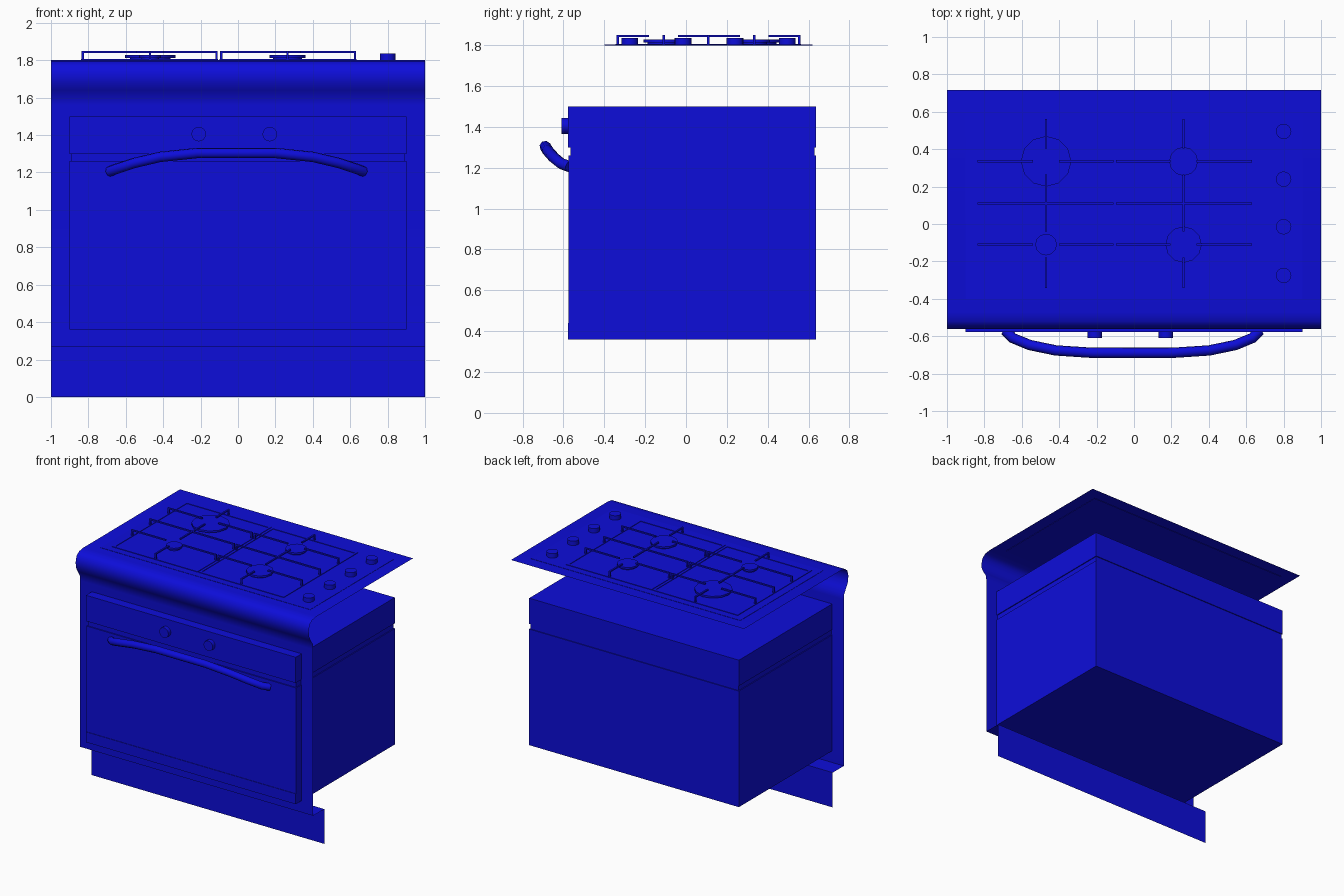
import bpy, math

if "Cube" in bpy.data.objects:
    bpy.data.objects.remove(bpy.data.objects["Cube"])

mat = bpy.data.materials.new("blue_enamel")
mat.diffuse_color = (0.004, 0.004, 0.7, 1)
mat.use_nodes = True
mat.node_tree.nodes["Principled BSDF"].inputs["Base Color"].default_value = mat.diffuse_color


def box(name, x0, x1, y0, y1, z0, z1):
    bpy.ops.mesh.primitive_cube_add(size=1, location=((x0 + x1) / 2, (y0 + y1) / 2, (z0 + z1) / 2))
    o = bpy.context.object
    o.name = name
    o.scale = (x1 - x0, y1 - y0, z1 - z0)
    bpy.ops.object.transform_apply(location=False, rotation=False, scale=True)
    o.data.materials.append(mat)
    return o


def disc(name, loc, r, depth, sides=16, rot=(0, 0, 0)):
    bpy.ops.mesh.primitive_cylinder_add(vertices=sides, radius=r, depth=depth, location=loc, rotation=rot)
    o = bpy.context.object
    o.name = name
    o.data.materials.append(mat)
    bpy.ops.object.shade_smooth_by_angle(angle=math.radians(40))
    return o


# Open sheet: worktop, rounded front edge, front panel, recessed plinth
profile = [(.717, 1.8), (-.47, 1.8), (-.52, 1.792), (-.55, 1.768), (-.562, 1.725),
           (-.558, 1.68), (-.535, 1.64), (-.51, 1.60), (-.506, 1.56),
           (-.506, .27), (-.37, .27), (-.37, 0)]
verts = [(x, y, z) for y, z in profile for x in (-1, 1)]
faces = [(2 * i, 2 * i + 2, 2 * i + 3, 2 * i + 1) for i in range(len(profile) - 1)]
me = bpy.data.meshes.new("worktop_and_front")
me.from_pydata(verts, [], faces)
worktop = bpy.data.objects.new("worktop_and_front", me)
bpy.context.collection.objects.link(worktop)
me.materials.append(mat)
bpy.context.view_layer.objects.active = worktop
worktop.select_set(True)
bpy.ops.object.shade_smooth_by_angle(angle=math.radians(40))

# Oven body with the groove under the control section
box("oven_body", -.9, .9, -.505, .637, .36, 1.26)
box("oven_groove", -.893, .893, -.565, .63, 1.26, 1.30)
box("control_section", -.9, .9, -.578, .637, 1.30, 1.50)
box("oven_door", -.9, .9, -.574, -.505, .44, 1.26)
box("oven_bottom_trim", -.9, .9, -.578, -.505, .36, .44)

# Oven knobs
for x in (-.21, .17):
    disc("oven_knob", (x, -.592, 1.405), .039, .034, rot=(math.pi / 2, 0, 0))

# Bowed door handle
half = [(.68, -.57, 1.205), (.64, -.61, 1.22), (.55, -.647, 1.25), (.41, -.676, 1.283), (.21, -.689, 1.304)]
path = [(-x, y, z) for x, y, z in half] + half[::-1]
cu = bpy.data.curves.new("door_handle", 'CURVE')
cu.dimensions = '3D'
cu.bevel_depth = .028
cu.bevel_resolution = 2
cu.use_fill_caps = True
sp = cu.splines.new('POLY')
sp.points.add(len(path) - 1)
for p, (x, y, z) in zip(sp.points, path):
    p.co = (x - .008, y, z, 1)
cu.materials.append(mat)
bpy.context.collection.objects.link(bpy.data.objects.new("door_handle", cu))

# Hob plate
box("hob_plate", -.9, .9, -.40, .62, 1.797, 1.802)

# Burners: narrow base and wider cap
for x, y, r in ((-.47, .335, .135), (.265, .335, .077), (-.47, -.11, .058), (.265, -.11, .097)):
    disc("burner_base", (x, y, 1.806), r * .8, .014, 12)
    disc("burner_cap", (x, y, 1.82), r, .014, 12)

# Hob knobs
for y in (.495, .24, -.015, -.275):
    disc("hob_knob", (.80, y, 1.818), .041, .036)

# Pan supports: flat rim, raised bars with gaps over the burners, legs at bar ends
Y0, Y1, W, GAP = -.335, .555, .006, .07
ROWS = (-.11, .11, .335)
for x0, x1, xc in ((-.83, -.115, -.47), (-.09, .625, .265)):
    for y in (Y0, Y1):
        box("support_rim", x0 - .009, x1 + .009, y - .009, y + .009, 1.80, 1.806)
    for x in (x0, x1):
        box("support_rim", x - .009, x + .009, Y0, Y1, 1.80, 1.806)
        for y in ROWS:
            box("support_leg", x - W, x + W, y - W, y + W, 1.80, 1.85)
    for y in ROWS:
        gap = 0 if y == .11 else GAP
        box("support_bar", x0, xc - gap, y - W, y + W, 1.84, 1.85)
        box("support_bar", xc + gap, x1, y - W, y + W, 1.84, 1.85)
    for a, b in ((Y0, ROWS[0] - GAP), (ROWS[0] + GAP, ROWS[2] - GAP), (ROWS[2] + GAP, Y1)):
        box("support_bar", xc - W, xc + W, a, b, 1.84, 1.85)
    for y in (Y0, Y1):
        box("support_leg", xc - W, xc + W, y - W, y + W, 1.80, 1.85)
